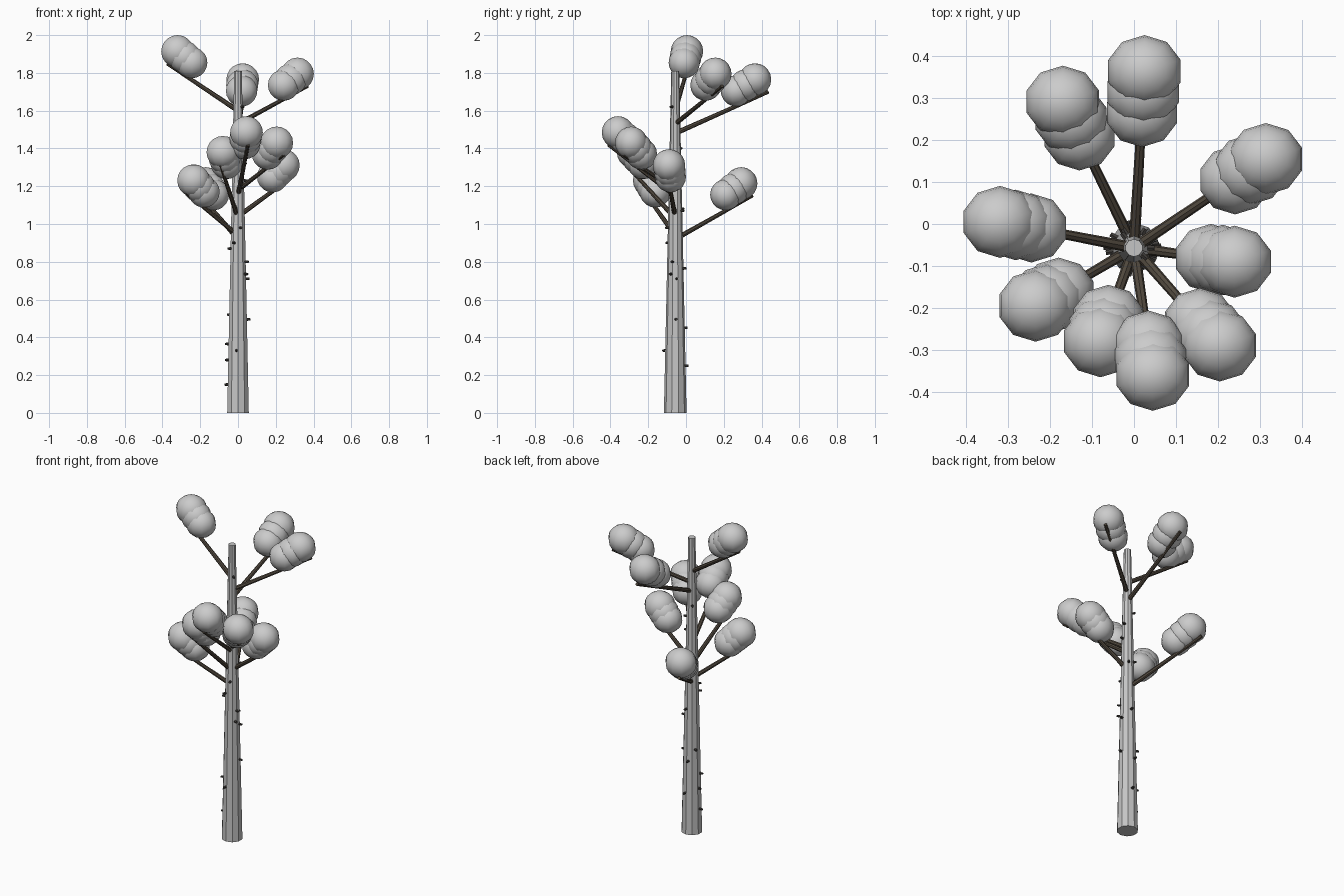
import bpy, bmesh, math
from mathutils import Vector, Matrix

cube = bpy.data.objects.get("Cube")
if cube:
    bpy.data.objects.remove(cube, do_unlink=True)

TRUNK_Y = -0.057
HEIGHT, BASE_R, TOP_R = 1.81, 0.06, 0.021


def material(name, rgb):
    m = bpy.data.materials.new(name)
    m.use_nodes = True
    m.diffuse_color = (*rgb, 1)
    m.node_tree.nodes["Principled BSDF"].inputs["Base Color"].default_value = (*rgb, 1)
    return m


trunk_grey = material("trunk grey", (0.56, 0.56, 0.56))
leaf_grey = material("foliage grey", (0.6, 0.6, 0.6))
bark = material("branch brown", (0.085, 0.068, 0.05))
knot_dark = material("knot dark", (0.05, 0.046, 0.042))


def finish(name, bm, mat, smooth):
    mesh = bpy.data.meshes.new(name)
    for f in bm.faces:
        f.smooth = smooth
    bm.to_mesh(mesh)
    bm.free()
    mesh.materials.append(mat)
    ob = bpy.data.objects.new(name, mesh)
    bpy.context.collection.objects.link(ob)
    return ob


def add_rod(bm, a, b, r1, r2, sides):
    """Tapered cylinder from a to b."""
    d = b - a
    rot = d.to_track_quat('Z', 'Y').to_matrix().to_4x4()
    bmesh.ops.create_cone(bm, cap_ends=True, segments=sides, radius1=r1, radius2=r2,
                          depth=d.length, matrix=Matrix.Translation((a + b) / 2) @ rot)


# Trunk
bm = bmesh.new()
add_rod(bm, Vector((0, TRUNK_Y, 0)), Vector((0, TRUNK_Y, HEIGHT)), BASE_R, TOP_R, 10)
finish("trunk", bm, trunk_grey, False)

# Branches with foliage: centre of the outermost puff, and height where the branch starts
limbs = [
    (0.025, 0.365, 1.765, 1.48),
    (0.315, 0.155, 1.795, 1.53),
    (-0.17, 0.292, 1.215, 0.92),
    (-0.32, 0.005, 1.914, 1.60),
    (-0.235, -0.195, 1.23, 0.94),
    (-0.08, -0.28, 1.38, 1.03),
    (0.045, -0.36, 1.485, 1.15),
    (0.205, -0.29, 1.43, 1.18),
    (0.24, -0.09, 1.31, 1.04),
]
for i, (x, y, z, start_z) in enumerate(limbs, 1):
    start = Vector((0, TRUNK_Y, start_z))
    flat = Vector((x, y - TRUNK_Y, 0))
    end = Vector((0, TRUNK_Y, z - 0.065)) + flat * 1.17
    bm = bmesh.new()
    add_rod(bm, start, end, 0.0135, 0.0095, 8)
    finish(f"branch_{i}", bm, bark, False)

    # Three overlapping puffs stepping back towards the trunk
    bm = bmesh.new()
    step = flat * 0.117 + Vector((0, 0, 0.03))
    for k in range(3):
        s = 1 - 0.02 * k
        place = Matrix.Translation(Vector((x, y, z)) - step * k)
        size = Matrix.Diagonal((0.091 * s, 0.086 * s, 0.086 * s, 1))
        bmesh.ops.create_uvsphere(bm, u_segments=10, v_segments=10, radius=1,
                                  matrix=place @ size)
    finish(f"foliage_{i}", bm, leaf_grey, True)

# Knots: short stubs on the trunk, given as height and compass angle
knots = [(0.15, 180), (0.25, 80), (0.28, 170), (0.33, 260), (0.365, 190), (0.45, 100),
         (0.495, 5), (0.52, 150), (0.71, 10), (0.735, 330), (0.765, 80), (0.8, 340),
         (0.87, 200), (0.9, 240), (0.98, 290), (1.07, 60), (1.08, 120), (1.23, 0),
         (1.32, 20), (1.4, 130), (1.62, 320)]
bm = bmesh.new()
for z, deg in knots:
    a = math.radians(deg)
    out = Vector((math.cos(a), math.sin(a), 0))
    r = BASE_R + (TOP_R - BASE_R) * z / HEIGHT
    axis = Vector((0, TRUNK_Y, z))
    add_rod(bm, axis + out * (r - 0.015), axis + out * (r + 0.016), 0.009, 0.006, 6)
finish("knots", bm, knot_dark, False)
